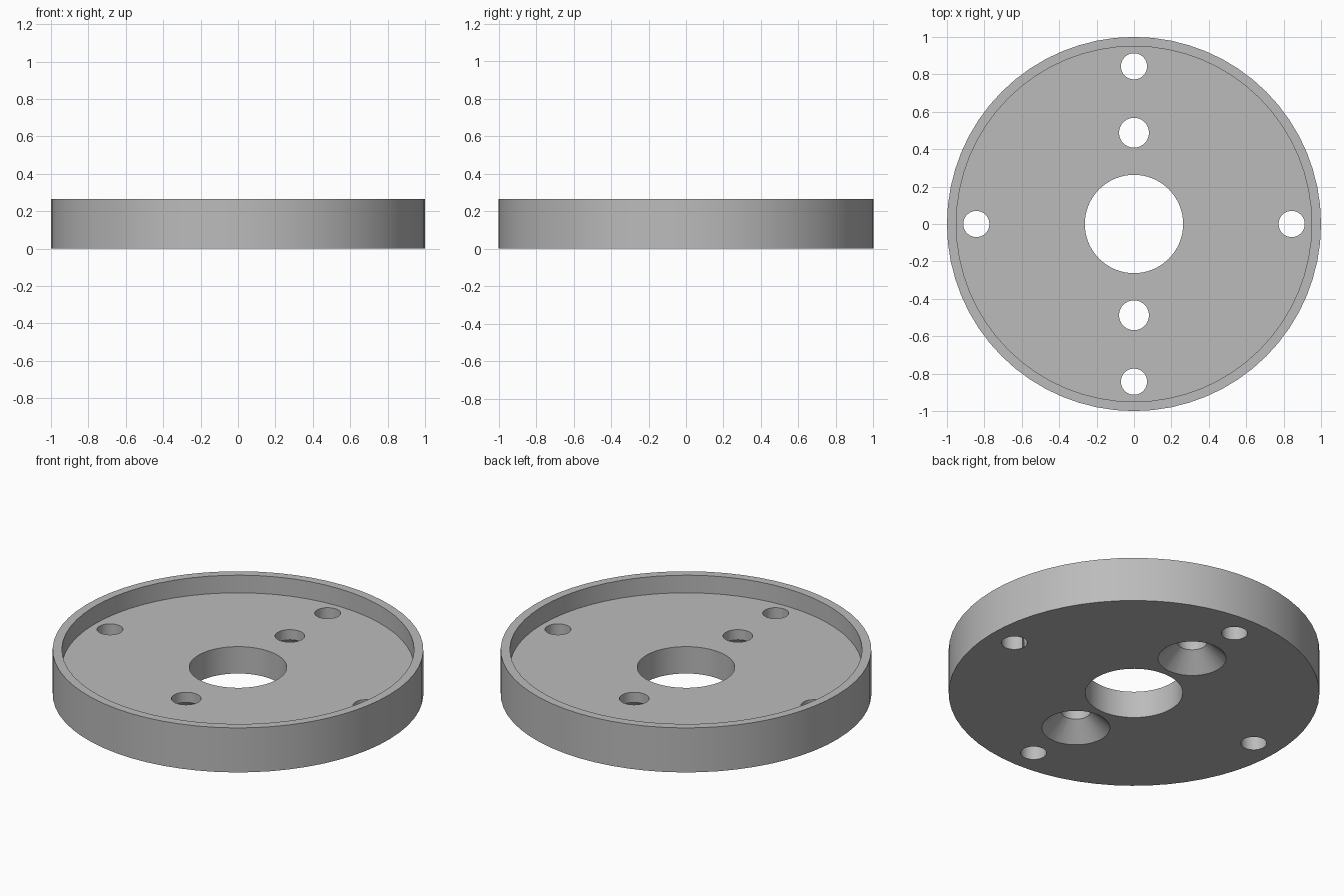
import bpy
import bmesh
from math import cos, sin, tau

cube = bpy.data.objects.get("Cube")
if cube:
    bpy.data.objects.remove(cube, do_unlink=True)

HEIGHT, FLOOR = 0.265, 0.16
BELOW, ABOVE = -0.05, 0.4

grey = bpy.data.materials.new("plain grey")
grey.use_nodes = True
grey.diffuse_color = (0.5, 0.5, 0.5, 1)
grey.node_tree.nodes["Principled BSDF"].inputs["Base Color"].default_value = (0.5, 0.5, 0.5, 1)


def lathe(name, profile, sides, center=(0, 0), closed=False):
    """Turn (radius, z) points about a vertical axis; cap the ends unless closed."""
    bm = bmesh.new()
    rings = [[bm.verts.new((center[0] + r * cos(tau * i / sides),
                            center[1] + r * sin(tau * i / sides), z))
              for i in range(sides)] for r, z in profile]
    pairs = list(zip(rings, rings[1:]))
    if closed:
        pairs.append((rings[-1], rings[0]))
    else:
        bm.faces.new(rings[0])
        bm.faces.new(rings[-1])
    for a, b in pairs:
        for i in range(sides):
            j = (i + 1) % sides
            bm.faces.new((a[i], a[j], b[j], b[i]))
    bmesh.ops.recalc_face_normals(bm, faces=bm.faces)
    mesh = bpy.data.meshes.new(name)
    bm.to_mesh(mesh)
    bm.free()
    mesh.materials.append(grey)
    obj = bpy.data.objects.new(name, mesh)
    bpy.context.collection.objects.link(obj)
    return obj


# Round dish with a raised rim and a central bore
plate = lathe("flanged_plate", [(0.263, 0), (1, 0), (1, HEIGHT), (0.95, HEIGHT),
                                (0.95, FLOOR), (0.263, FLOOR)], 64, closed=True)

# Four straight holes near the rim
cutters = [lathe("rim_hole_cutter", [(0.07, BELOW), (0.07, ABOVE)], 32, c)
           for c in ((0.843, 0), (-0.843, 0), (0, 0.843), (0, -0.843))]

# Two holes countersunk from the underside
cutters += [lathe("countersunk_hole_cutter",
                  [(0.184, BELOW), (0.184, 0), (0.08, 0.1), (0.08, ABOVE)], 32, (0, y))
            for y in (0.488, -0.488)]

bpy.ops.object.select_all(action="DESELECT")
plate.select_set(True)
bpy.context.view_layer.objects.active = plate
for cutter in cutters:
    cutter.hide_render = True
    mod = plate.modifiers.new("hole", "BOOLEAN")
    mod.operation = "DIFFERENCE"
    mod.solver = "EXACT"
    mod.object = cutter
    bpy.ops.object.modifier_apply(modifier=mod.name)
    bpy.data.objects.remove(cutter, do_unlink=True)

bpy.ops.object.shade_smooth_by_angle(angle=0.52)
